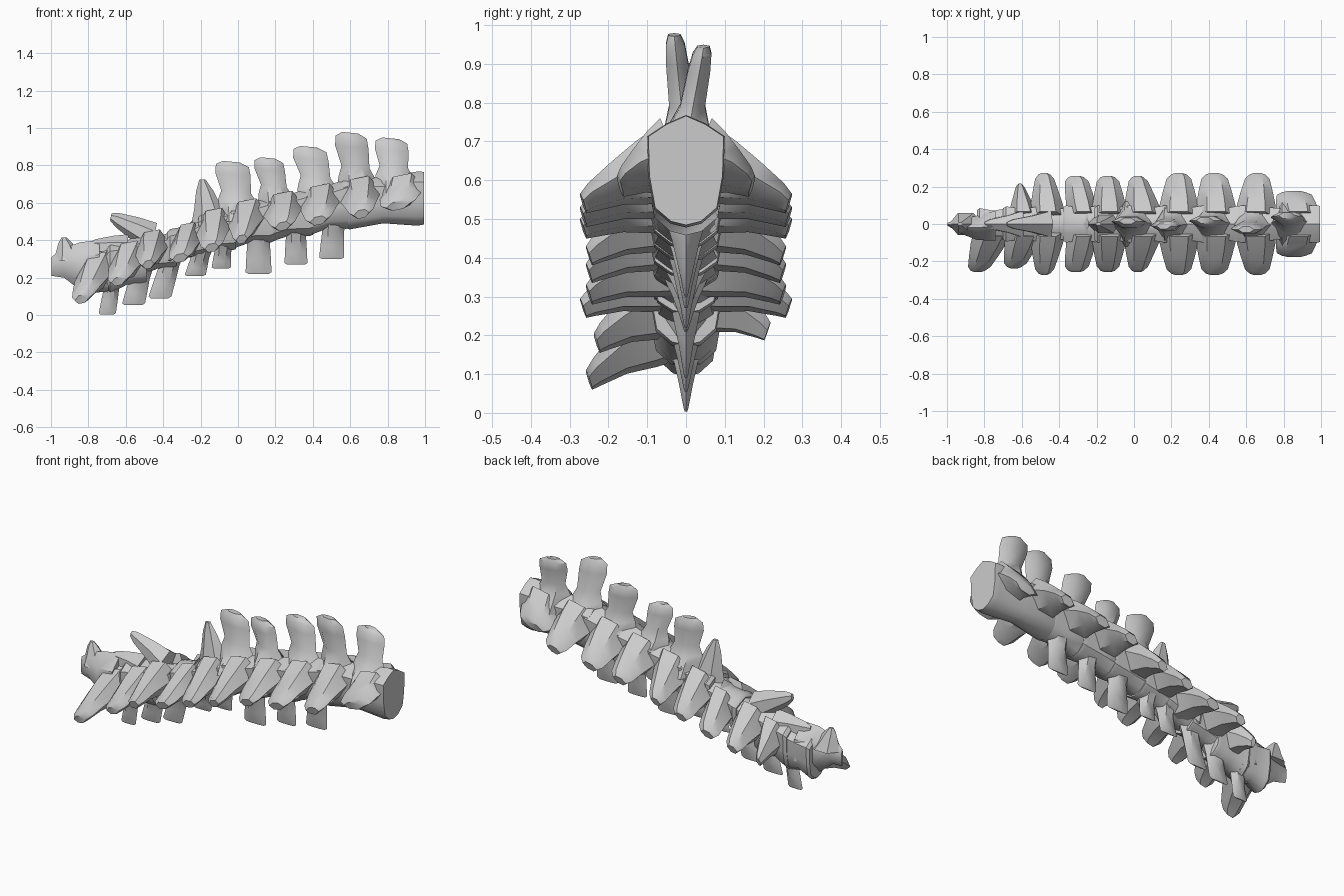
import bpy, bmesh, math
from mathutils import Vector as V


def loft(name, rings):
    bm = bmesh.new()
    rs = [[bm.verts.new(p) for p in r] for r in rings]
    n = len(rs[0])
    for a, b in zip(rs, rs[1:]):
        for i in range(n):
            j = (i + 1) % n
            bm.faces.new((a[i], a[j], b[j], b[i]))
    bm.faces.new(rs[0])
    bm.faces.new(rs[-1][::-1])
    bmesh.ops.recalc_face_normals(bm, faces=bm.faces)
    me = bpy.data.meshes.new(name)
    bm.to_mesh(me)
    bm.free()
    ob = bpy.data.objects.new(name, me)
    bpy.context.collection.objects.link(ob)
    bpy.ops.object.select_all(action='DESELECT')
    ob.select_set(True)
    bpy.context.view_layer.objects.active = ob
    bpy.ops.object.shade_smooth_by_angle(angle=math.radians(40))
    return ob


def lens(c, u, v):
    # six-sided flattened ring
    c, u, v = V(c), V(u), V(v)
    return [c + u * a + v * b for a, b in
            ((1, 0), (.45, 1), (-.45, 1), (-1, 0), (-.45, -1), (.45, -1))]


# heart-shaped outline of a vertebral body, (y, z) in half sizes
HEART = ((0, 1), (.5, .85), (1, .62), (.97, -.1), (.82, -.68), (.4, -.93),
         (0, -1), (-.4, -.93), (-.82, -.68), (-.97, -.1), (-1, .62), (-.5, .85))


def body(x0, z0, x1, z1, w, h, start=.88):
    rings = []
    for t, s in ((0, start), (.08, start * 1.13), (.5, .84), (.92, 1), (1, .97)):
        x, z = x0 + (x1 - x0) * t, z0 + (z1 - z0) * t
        rings.append([(x, y * w * s, z + q * h * s) for y, q in HEART])
    loft("vertebra_body", rings)


def spine(x, base, top, hw, lean, shift):
    # upright blade with flared arch at its foot
    h = top - base
    prof = ((-.25, .6, 1.35, .12), (0, .55, 1.3, .085), (.16, .48, 1.2, .052), (.38, .33, .88, .032),
            (.74, .05, 1.05, .029), (.92, 0, .98, .024), (1, -.08, .5, .016))
    loft("neural_spine", [lens((x + shift * k, lean * max(t, 0), base + h * t),
                               (hw * s, 0, -.1 * hw * s), (0, th, 0))
                          for t, k, s, th in prof])


def wing(xr, zr, xt, zt, yt, side, wr, wt):
    # side process: thick at the root, narrowing to a blunt thin tip
    rings = []
    for t, k, th, bow in ((0, 1, .09, -.03), (.3, 1.05, .072, -.015),
                          (.62, 1, .047, 0), (.9, .9, .03, .003), (1, .6, .022, 0)):
        half = (wr * (1 - t) + wt * t * 1.15) * k
        y = .035 + (yt - .035) * t
        rings.append(lens((xr + (xt - xr) * t, side * y, zr + (zt - zr) * t + bow),
                          (half, 0, half * .2), (0, side * th * .35, th)))
    loft("side_process", rings)


def chevron(x, top, bottom, hw, dx):
    h = top - bottom
    loft("chevron", [lens((x + dx * t, 0, top - h * t), (hw * s, 0, 0), (0, th, 0))
                     for t, s, th in ((-.3, 1, .06), (.15, .9, .036),
                                      (.6, .98, .018), (.95, 1.02, .006), (1, .8, .003))])


# vertebral bodies: x0, z0, x1, z1, half width, half height
for b in ((.56, .6, .995, .625, .1, .145), (.36, .555, .60, .6, .1, .135),
          (.15, .515, .40, .555, .1, .13), (-.05, .475, .19, .515, .1, .125),
          (-.21, .43, -.01, .47, .1, .12), (-.38, .355, -.17, .425, .1, .10),
          (-.53, .31, -.33, .355, .09, .10), (-.70, .25, -.49, .31, .095, .14),
          (-.84, .22, -.66, .25, .085, .13)):
    body(*b)

# tapering wedge at the thin end
loft("end_vertebra", [lens((x, y, z), (0, 0, hz), (0, w, 0)) for x, y, z, hz, w in
     ((-.998, 0, .26, .05, .008), (-.93, -.015, .28, .08, .035),
      (-.84, -.02, .26, .13, .065), (-.74, -.01, .26, .14, .08))])

# neural spines: x, base z, top z, half width, sideways lean, foot shift
for s in ((.82, .70, .945, .086, .045, .04), (.605, .68, .975, .085, -.03, .07),
          (.385, .64, .90, .09, .02, .09), (.165, .60, .84, .078, -.01, .08),
          (-.03, .56, .82, .09, .015, .06)):
    spine(*s)

# low backswept, pointed spine blades towards the thin end
for x0, z0, x1, z1, h in ((-.45, .41, -.68, .525, .055), (-.60, .35, -.80, .37, .055),
                          (-.26, .42, -.38, .31, .06)):
    loft("swept_spine", [lens((x0 + (x1 - x0) * t, 0, z0 + (z1 - z0) * t),
                              (.2 * h * k, 0, h * k), (0, th, 0))
                         for t, k, th in ((0, 1.5, .07), (.4, 1.2, .045), (.85, .7, .025), (1, .35, .01))])
for x, base, top, hw, dx in ((-.14, .48, .725, .11, -.05), (-.90, .29, .415, .09, -.03)):
    h = top - base
    loft("pointed_spine", [lens((x + dx * t, 0, base + h * t), (hw * k, 0, 0), (0, th, 0))
                           for t, k, th in ((0, 1, .06), (.35, .7, .04), (.75, .42, .022), (1, .15, .008))])

# side processes: root x, root z, tip x, tip z, tip y, root and tip half width
wings = ((.88, .69, .855, .585, .17, .11, .09), (.65, .675, .66, .54, .265, .11, .06),
         (.44, .635, .43, .505, .265, .11, .065), (.24, .595, .24, .475, .265, .11, .06),
         (.05, .555, .02, .405, .25, .105, .045), (-.13, .505, -.14, .36, .25, .095, .055),
         (-.27, .43, -.31, .305, .25, .08, .06), (-.46, .39, -.48, .27, .265, .095, .045))
for w in wings:
    for side in (1, -1):
        wing(*w[:5], side, *w[5:])
wing(-.58, .33, -.64, .18, .23, -1, .10, .055)
wing(-.59, .34, -.61, .21, .21, 1, .08, .02)
wing(-.75, .27, -.835, .085, .25, -1, .105, .055)

# chevrons below: x, top z, bottom z, half width, slant
for c in ((.51, .47, .30, .065, -.01), (.31, .44, .27, .06, 0),
          (.11, .40, .22, .068, 0), (-.08, .35, .25, .05, -.01),
          (-.20, .32, .21, .055, -.03), (-.36, .29, .09, .06, -.06),
          (-.52, .22, .055, .06, -.04), (-.67, .18, .003, .045, -.03)):
    chevron(*c)
